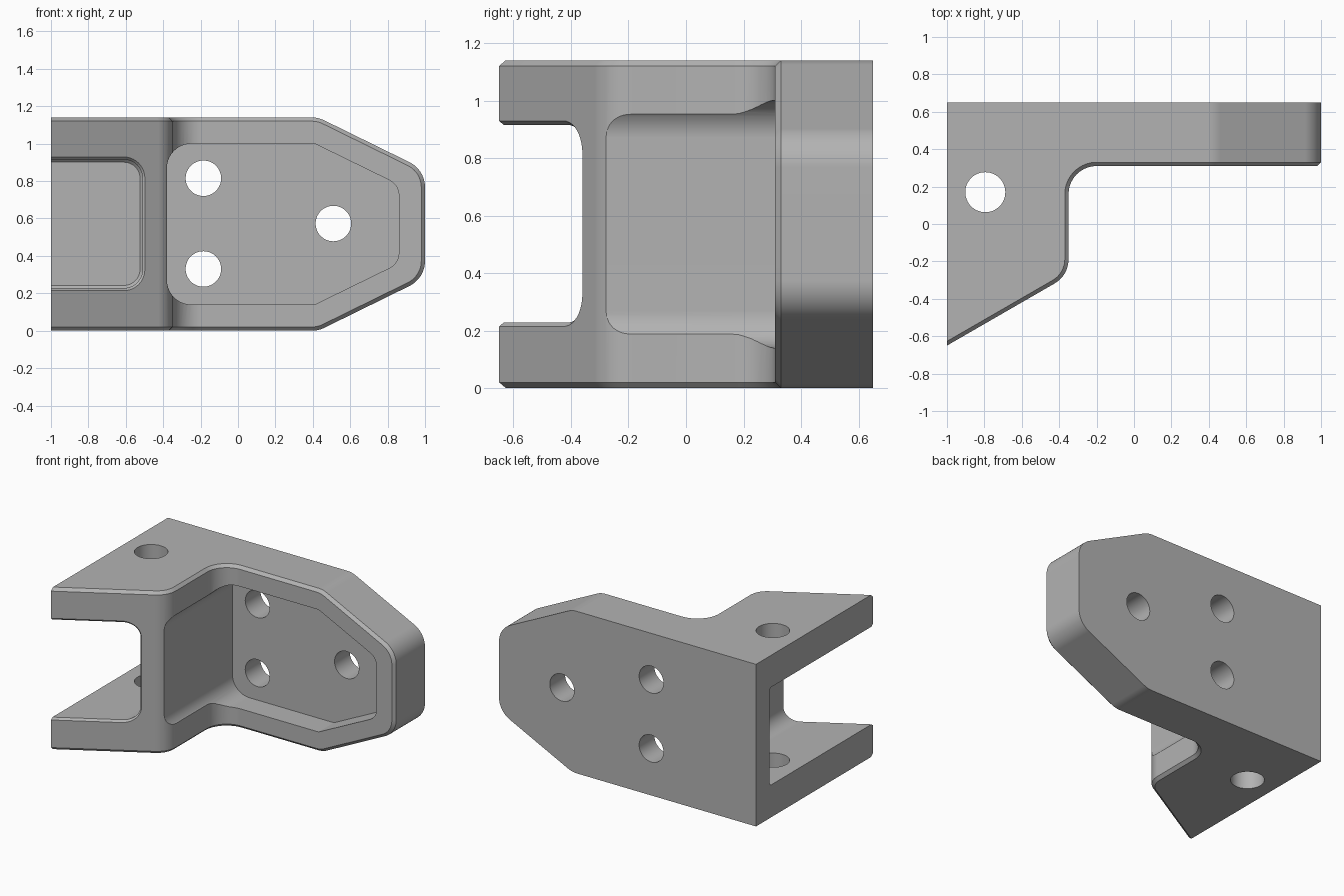
import bpy, bmesh, math
from mathutils import Vector

if "Cube" in bpy.data.objects:
    bpy.data.objects.remove(bpy.data.objects["Cube"])


def rounded(points, steps=10):
    """2D outline from (u, v, fillet radius) corners."""
    out, n = [], len(points)
    for i, (u, v, r) in enumerate(points):
        p = Vector((u, v))
        if not r:
            out.append(p)
            continue
        a = (Vector(points[i - 1][:2]) - p).normalized()
        b = (Vector(points[(i + 1) % n][:2]) - p).normalized()
        half = a.angle(b) / 2
        c = p + (a + b).normalized() * (r / math.sin(half))
        s = p + a * (r / math.tan(half)) - c
        e = p + b * (r / math.tan(half)) - c
        sweep = s.angle(e)
        for k in range(steps + 1):
            t = k / steps
            out.append(c + (s * math.sin((1 - t) * sweep) + e * math.sin(t * sweep)) / math.sin(sweep))
    return out


def prism(name, outline, axis, lo, hi):
    """Extrude an outline along z (outline in xy) or y (outline in xz)."""
    place = (lambda p, t: (p.x, p.y, t)) if axis == 'z' else (lambda p, t: (p.x, t, p.y))
    bm = bmesh.new()
    a = [bm.verts.new(place(p, lo)) for p in outline]
    b = [bm.verts.new(place(p, hi)) for p in outline]
    bm.faces.new(a)
    bm.faces.new(b)
    for i in range(len(a)):
        j = (i + 1) % len(a)
        bm.faces.new((a[i], a[j], b[j], b[i]))
    bmesh.ops.recalc_face_normals(bm, faces=bm.faces)
    me = bpy.data.meshes.new(name)
    bm.to_mesh(me)
    bm.free()
    ob = bpy.data.objects.new(name, me)
    bpy.context.collection.objects.link(ob)
    return ob


def circle(u, v, r, n=48):
    return [Vector((u + r * math.cos(2 * math.pi * i / n), v + r * math.sin(2 * math.pi * i / n)))
            for i in range(n)]


def carve(ob, cutter, operation='DIFFERENCE'):
    mod = ob.modifiers.new('carve', 'BOOLEAN')
    mod.operation, mod.solver, mod.object = operation, 'EXACT', cutter
    bpy.context.view_layer.update()
    me = bpy.data.meshes.new_from_object(ob.evaluated_get(bpy.context.evaluated_depsgraph_get()))
    ob.modifiers.clear()
    ob.data = me
    bpy.data.objects.remove(cutter)


def chamfer(ob, rule, width):
    bm = bmesh.new()
    bm.from_mesh(ob.data)
    bm.normal_update()
    edges = [e for e in bm.edges if len(e.link_faces) == 2
             and (rule(*e.link_faces) or rule(*reversed(e.link_faces)))]
    bmesh.ops.bevel(bm, geom=edges, offset=width, offset_type='OFFSET', segments=1,
                    profile=0.5, affect='EDGES', clamp_overlap=False)
    bm.to_mesh(ob.data)
    bm.free()


def is_front(f):
    """Faces swept along the stepped front profile."""
    n, c = f.normal, f.calc_center_median()
    return abs(n.z) < 0.01 and (n.y < -0.005 or (n.x > 0.5 and c.x < 0))


def outer_rim(f, g):
    return is_front(f) and not is_front(g) and g.normal.x > -0.9 and g.normal.y < 0.5


def channel_rim(f, g):
    c = g.calc_center_median()
    return is_front(f) and not is_front(g) and c.x < -0.45 and 0.1 < c.z < 1.04 and abs(g.normal.y) < 0.01 \
        and abs(f.normal.z) < 0.01 and f.normal.y < -0.5 and not (g.normal.x < -0.9 and c.x < -0.9)


# Main body: top profile trimmed by the tapered front outline
H = 1.14
body = prism('bracket_body', rounded([
    (-1, 0.65, 0), (-1, -0.65, 0), (-0.35, -0.275, 0.15), (-0.35, 0.31, 0.15),
    (1.2, 0.31, 0), (1.2, 0.65, 0)]), 'z', -0.1, H + 0.1)
carve(body, prism('outline', rounded([
    (-1.2, 0, 0), (0.43, 0, 0.15), (1, 0.28, 0.15), (1, H - 0.28, 0.15),
    (0.43, H, 0.15), (-1.2, H, 0)]), 'y', -1, 1), 'INTERSECT')
chamfer(body, outer_rim, 0.02)

# Open channel between the two arms on the left
carve(body, prism('channel', rounded([
    (-1.2, 0.228, 0), (-0.51, 0.228, 0.1), (-0.51, 0.915, 0.1), (-1.2, 0.915, 0)]), 'y', -1, 0.5))
chamfer(body, channel_rim, 0.014)

# Recess in the front of the plate, running into the web
carve(body, prism('recess', rounded([
    (-0.38, 0.14, 0.13), (0.41, 0.14, 0), (0.86, 0.36, 0.09),
    (0.86, H - 0.36, 0.09), (0.41, H - 0.14, 0), (-0.38, H - 0.14, 0.13)]), 'y', -1, 0.48))

# Plate bolt holes and vertical pin hole through both arms
for x, z in ((-0.185, 0.815), (-0.185, 0.33), (0.51, 0.573)):
    carve(body, prism('bolt_hole', circle(x, z, 0.095), 'y', 0, 1))
carve(body, prism('pin_hole', circle(-0.795, 0.17, 0.107), 'z', -1, 2))

# Grey finish, smooth fillets with crisp edges
grey = bpy.data.materials.new('plain grey')
grey.diffuse_color = (0.45, 0.45, 0.45, 1)
grey.use_nodes = True
grey.node_tree.nodes["Principled BSDF"].inputs["Base Color"].default_value = grey.diffuse_color
body.data.materials.clear()
body.data.materials.append(grey)
for f in body.data.polygons:
    f.material_index = 0
bpy.context.view_layer.objects.active = body
body.select_set(True)
bpy.ops.object.shade_smooth_by_angle(angle=math.radians(22))
weighted = body.modifiers.new('flat_face_normals', 'WEIGHTED_NORMAL')
weighted.keep_sharp = True
